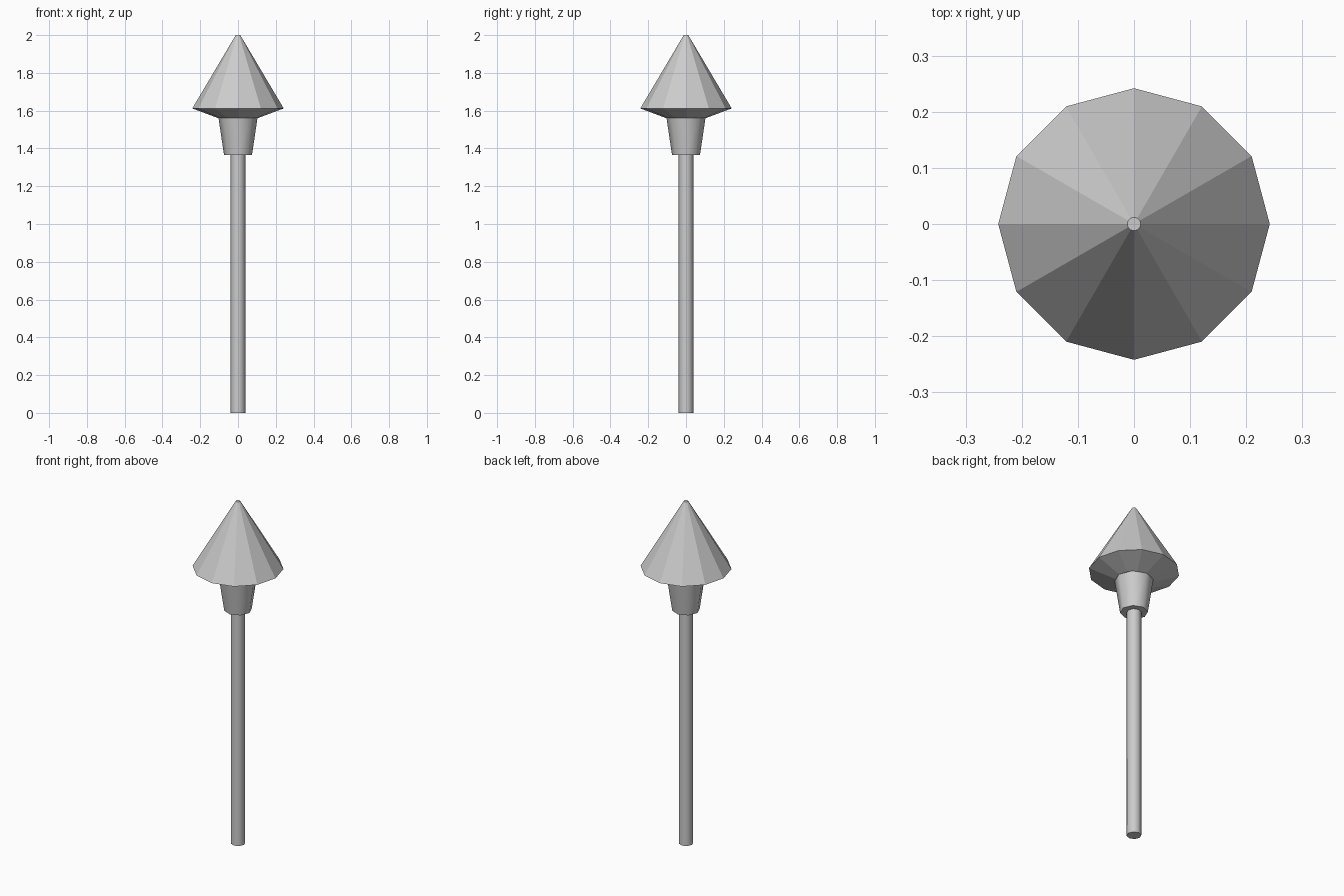
import bpy, bmesh, math

if "Cube" in bpy.data.objects:
    bpy.data.objects.remove(bpy.data.objects["Cube"])


def lathe(name, profile, sides, smooth=False):
    """Closed solid from (radius, z) rings, listed bottom to top."""
    bm = bmesh.new()
    rings = []
    for r, z in profile:
        rings.append([bm.verts.new((r * math.cos(2 * math.pi * i / sides),
                                    r * math.sin(2 * math.pi * i / sides), z))
                      for i in range(sides)])
    for low, high in zip(rings, rings[1:]):
        for i in range(sides):
            j = (i + 1) % sides
            bm.faces.new((low[i], low[j], high[j], high[i]))
    bm.faces.new(rings[0][::-1])
    bm.faces.new(rings[-1])
    mesh = bpy.data.meshes.new(name)
    bm.to_mesh(mesh)
    bm.free()
    obj = bpy.data.objects.new(name, mesh)
    bpy.context.collection.objects.link(obj)
    if smooth:
        bpy.ops.object.select_all(action='DESELECT')
        obj.select_set(True)
        bpy.context.view_layer.objects.active = obj
        bpy.ops.object.shade_smooth_by_angle(angle=math.radians(50))
    return obj


# Slim eight-sided post
lathe("post", [(0.039, 0), (0.039, 1.365)], 8, smooth=True)

# Tapered lamp body, wider at the top
lathe("lamp_body", [(0.074, 1.365), (0.103, 1.56)], 8, smooth=True)

# Twelve-sided pointed cap with sloping underside
lathe("cap", [(0.104, 1.56), (0.242, 1.612), (0.012, 2.0)], 12)
